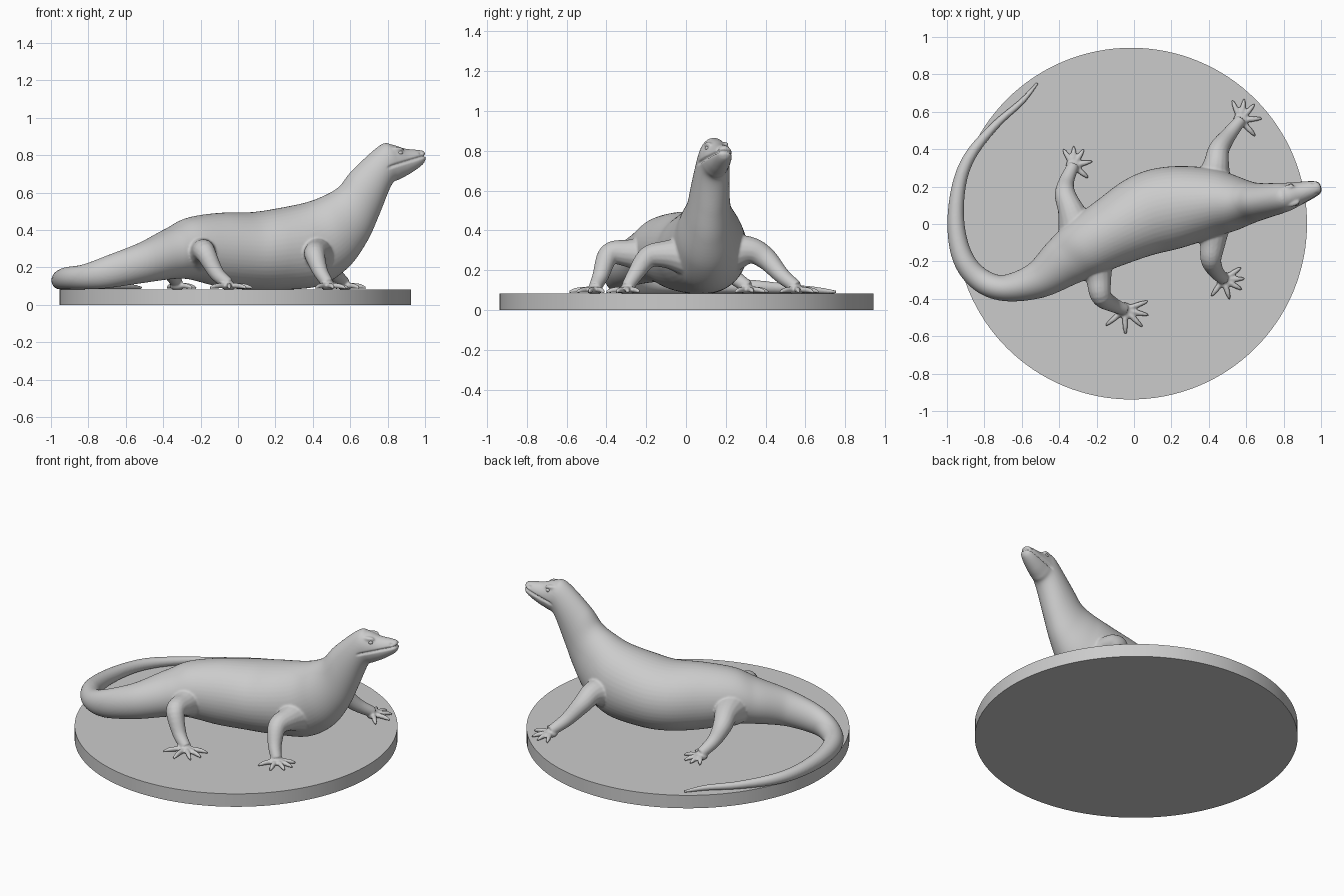
import bpy, bmesh, math
from mathutils import Vector, Matrix

if "Cube" in bpy.data.objects:
    bpy.data.objects.remove(bpy.data.objects["Cube"])

Z = Vector((0, 0, 1))
GROUND = 0.083


def spline(stations, n):
    """Catmull-Rom interpolation through tuples of any length."""
    p = [Vector(s) for s in stations]
    p = [p[0] * 2 - p[1]] + p + [p[-1] * 2 - p[-2]]
    out = []
    for i in range(1, len(p) - 2):
        a, b, c, d = p[i - 1:i + 3]
        for k in range(n):
            t = k / n
            out.append(0.5 * (2 * b + (c - a) * t + (2 * a - 5 * b + 4 * c - d) * t * t
                              + (3 * b - a - 3 * c + d) * t ** 3))
    return out + [p[-2]]


def loft(bm, rings, seg):
    """Closed skin through rings given as (centre, side, up)."""
    loops = []
    for c, s, u in rings:
        angles = [2 * math.pi * k / seg for k in range(seg)]
        loops.append([bm.verts.new(c + s * math.cos(a) + u * math.sin(a)) for a in angles])
    for a, b in zip(loops, loops[1:]):
        for k in range(seg):
            j = (k + 1) % seg
            bm.faces.new((a[k], a[j], b[j], b[k]))
    bm.faces.new(loops[0][::-1])
    bm.faces.new(loops[-1])


def tangents(pts):
    return [(pts[min(i + 1, len(pts) - 1)] - pts[max(i - 1, 0)]).normalized() for i in range(len(pts))]


def limb(bm, stations, seg=16, n=6):
    """Round tube through (x, y, z, radius) stations."""
    st = spline(stations, n)
    pts = [Vector(s[:3]) for s in st]
    rings = []
    for p, t, s in zip(pts, tangents(pts), st):
        side = t.cross(Z).normalized()
        rings.append((p, side * s[3], side.cross(t) * s[3]))
    loft(bm, rings, seg)


def blob(bm, loc, size, yaw=0.0):
    m = Matrix.Translation(loc) @ Matrix.Rotation(yaw, 4, 'Z') @ Matrix.Diagonal((*size, 1))
    bmesh.ops.create_uvsphere(bm, u_segments=20, v_segments=12, radius=1, matrix=m)


def finish(bm, name):
    bmesh.ops.recalc_face_normals(bm, faces=bm.faces)
    me = bpy.data.meshes.new(name)
    bm.to_mesh(me)
    bm.free()
    ob = bpy.data.objects.new(name, me)
    bpy.context.collection.objects.link(ob)
    bpy.ops.object.select_all(action='DESELECT')
    bpy.context.view_layer.objects.active = ob
    ob.select_set(True)
    return ob


# Round base
bm = bmesh.new()
bmesh.ops.create_cone(bm, cap_ends=True, segments=128, radius1=0.94, radius2=0.94, depth=GROUND,
                      matrix=Matrix.Translation((-0.015, 0.002, GROUND / 2)))
finish(bm, "round_base")
bpy.ops.object.shade_smooth_by_angle(angle=math.radians(40))

# Tail lying on the base: x, y, half width
bm = bmesh.new()
tail = [(-.515, .755, .008), (-.60, .655, .016), (-.74, .53, .022), (-.872, .37, .031),
        (-.935, .21, .037), (-.952, 0, .046), (-.915, -.18, .056), (-.825, -.295, .063)]
tail = [(x, y, GROUND + 1.06 * w, w, 1.06 * w, 0) for x, y, w in tail]

# Trunk, neck and head: x, y, z, half width, half height, forward lean of the top
trunk = [
    (-.695, -.342, .178, .070, .088, 0), (-.516, -.30, .226, .099, .110, 0),
    (-.364, -.195, .275, .140, .138, 0), (-.26, -.125, .302, .163, .165, 0),
    (-.10, -.035, .295, .19, .197, 0), (.073, .053, .288, .22, .208, 0),
    (.22, .09, .298, .22, .218, -.01), (.40, .112, .325, .19, .222, -.04),
    (.525, .112, .392, .152, .192, -.065), (.615, .115, .485, .115, .147, -.075),
    (.683, .122, .60, .097, .12, -.072), (.79, .14, .747, .081, .107, -.03),
    (.843, .153, .764, .071, .093, -.02), (.90, .17, .766, .059, .07, -.01),
    (.96, .188, .779, .045, .05, 0), (.99, .197, .789, .032, .034, 0), (1, .20, .792, .014, .016, 0)]
st = spline(tail + trunk, 8)
flat = [Vector((s[0], s[1], 0)) for s in st]
loft(bm, [(Vector(s[:3]), t.cross(Z) * s[3], Z * s[4] + t * s[5]) for s, t in zip(st, tangents(flat))], 48)

# Brow ridges
yaw = 0.306
across = Vector((-math.sin(yaw), math.cos(yaw), 0))
for side in (-1, 1):
    blob(bm, Vector((.838, .152, .832)) + across * side * .045, (.036, .015, .013), yaw)

# Legs: points from trunk to ankle, first toe direction, toe length
leg_radii = (.11, .07, .056, .041, .032)
legs = [
    ([(.42, .02, .27), (.42, -.10, .28), (.412, -.19, .265), (.44, -.255, .18), (.48, -.295, .115)], 34, .112),
    ([(.42, .20, .28), (.44, .32, .30), (.455, .40, .26), (.51, .48, .175), (.57, .555, .115)], 113, .115),
    ([(-.21, -.17, .27), (-.19, -.29, .285), (-.175, -.385, .28), (-.115, -.43, .17), (-.05, -.458, .112)], 20, .132),
    ([(-.30, -.03, .27), (-.34, .08, .275), (-.368, .16, .24), (-.36, .23, .175), (-.325, .312, .115)], 121, .104)]
for path, first, length in legs:
    limb(bm, [(*p, r) for p, r in zip(path, leg_radii)])
    fx, fy, _ = path[-1]
    blob(bm, (fx, fy, GROUND + .018), (.040, .040, .024))
    # Fan of five toes
    for turn in (0, 33, 64, 108, 160):
        a = math.radians(first - turn)
        toe = [(0, .020, .016), (.55, .019, .015), (.85, .013, .011), (1, .005, .006)]
        limb(bm, [(fx + math.cos(a) * length * f, fy + math.sin(a) * length * f, GROUND + h, r)
                  for f, h, r in toe], 10, 4)

# Fuse the pieces into one smooth skin
lizard = finish(bm, "lizard_body")
rm = lizard.modifiers.new("fuse", 'REMESH')
rm.mode = 'VOXEL'
rm.voxel_size = 0.0065
sm = lizard.modifiers.new("soften", 'SMOOTH')
sm.factor = 0.5
sm.iterations = 5
for m in ("fuse", "soften"):
    bpy.ops.object.modifier_apply(modifier=m)

# Mouth groove and nostrils pressed into the head
moves = []
for v in lizard.data.vertices:
    x, y, z = v.co
    if x > .79 and z > .68:
        line = .737 + .32 * (x - .81)
        fade = min(1, max(0, (x - .795) / .025))
        d = .011 * fade * math.exp(-((z - line) / .0065) ** 2)
        for side in (-1, 1):
            nose = Vector((.968, .19, .812)) + across * side * .034
            d += .007 * math.exp(-((v.co - nose).length / .009) ** 2)
        moves.append((v, v.normal.copy() * d))
for v, d in moves:
    v.co -= d
bpy.ops.object.shade_smooth()

# Eyes
bm = bmesh.new()
for side in (-1, 1):
    blob(bm, Vector((.852, .156, .813)) + across * side * .052, (.014, .010, .011), yaw)
finish(bm, "eyes")
bpy.ops.object.shade_smooth()
